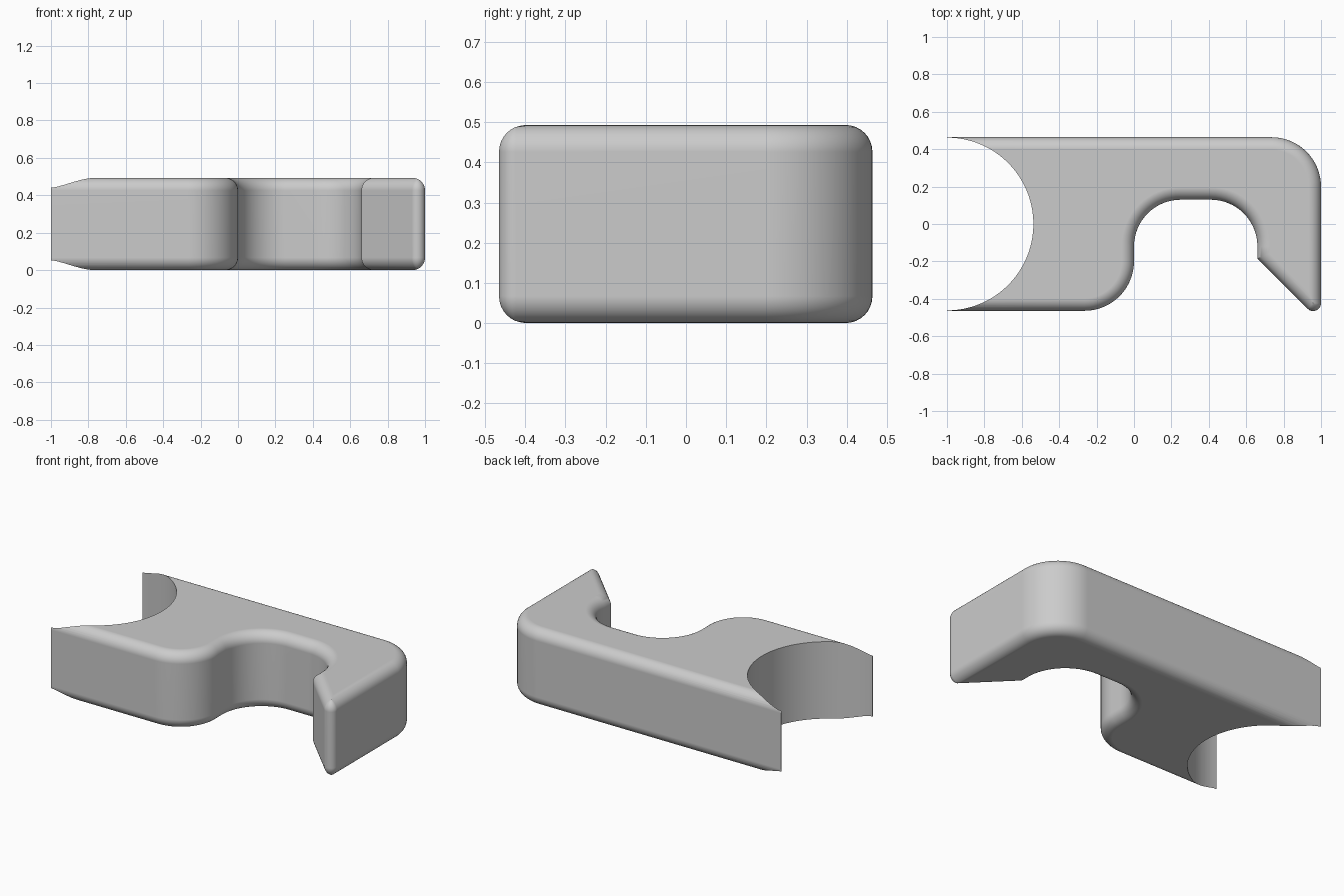
import bpy
import bmesh
from math import sin, cos, pi, radians

HALF = 0.464      # half depth
HEIGHT = 0.493
FILLET = 0.067
STEPS = 8         # fillet segments

if "Cube" in bpy.data.objects:
    bpy.data.objects.remove(bpy.data.objects["Cube"])


def arc(cx, cy, r, start, end, n):
    """Points on a circle from start to end, in degrees."""
    angles = [radians(start + (end - start) * i / n) for i in range(n + 1)]
    return [(cx + r * cos(a), cy + r * sin(a)) for a in angles]


def outline(d):
    """Hook outline, moved inward by d, clockwise from the back left."""
    pts = [(-1.4, HALF - d)]
    pts += arc(0.735, HALF - 0.265, 0.265 - d, 90, 0, 16)        # back corner
    tip = 0.042
    if d < tip:                                                 # rounded tip
        pts += arc(1 - tip, 2.414 * tip - 0.525, tip - d, 0, -135, 8)
    else:                                                       # mitred tip
        pts += [(1 - d, 2.414 * d - 0.525)] * 9
    pts.append((0.66 + d, 0.414 * d - 0.185))                   # inner lip
    pts += arc(0.41, -0.12, 0.25 + d, 0, 90, 16)                 # throat
    pts += arc(0.25, -0.12, 0.25 + d, 90, 180, 16)
    pts += arc(-0.265, 0.265 - HALF, 0.265 - d, 0, -90, 16)      # front corner
    pts.append((-1.4, d - HALF))
    return pts


def loft(name, layers):
    """Solid through a stack of (outline, height) layers with flat caps."""
    bm = bmesh.new()
    rings = [[bm.verts.new((x, y, z)) for x, y in pts] for pts, z in layers]
    for low, high in zip(rings, rings[1:]):
        for i in range(len(low)):
            bm.faces.new((low[i - 1], low[i], high[i], high[i - 1]))
    bm.faces.new(rings[0])
    bm.faces.new(rings[-1])
    bmesh.ops.remove_doubles(bm, verts=bm.verts, dist=0.00001)
    bmesh.ops.recalc_face_normals(bm, faces=bm.faces)
    mesh = bpy.data.meshes.new(name)
    bm.to_mesh(mesh)
    bm.free()
    obj = bpy.data.objects.new(name, mesh)
    bpy.context.collection.objects.link(obj)
    return obj


# Hook body with rounded upper and lower rims
rim = []
for i in range(STEPS + 1):
    a = pi / 2 * (1 - i / STEPS)
    rim.append((FILLET * (1 - cos(a)), FILLET * (1 - sin(a))))
layers = [(outline(d), z) for d, z in rim]
layers += [(outline(d), HEIGHT - z) for d, z in reversed(rim)]
body = loft("hook_body", layers)

# Round notch with sharp edges at the left end
notch = arc(-1, 0, HALF - 0.002, -90, 90, 64)
notch += [(-1, 0.7), (-1.6, 0.7), (-1.6, -0.7), (-1, -0.7)]
cutter = loft("notch_cutter", [(notch, -0.2), (notch, HEIGHT + 0.2)])
cutter.hide_render = True
cut = body.modifiers.new("notch", "BOOLEAN")
cut.operation = "DIFFERENCE"
cut.solver = "EXACT"
cut.object = cutter

bpy.ops.object.select_all(action="DESELECT")
body.select_set(True)
bpy.context.view_layer.objects.active = body
bpy.ops.object.modifier_apply(modifier=cut.name)
bpy.data.objects.remove(cutter)

# Plain grey finish
grey = bpy.data.materials.new("light_grey")
grey.use_nodes = True
colour = (0.6, 0.6, 0.6, 1)
grey.diffuse_color = colour
grey.node_tree.nodes["Principled BSDF"].inputs["Base Color"].default_value = colour
body.data.materials.clear()
body.data.materials.append(grey)

bpy.ops.object.shade_smooth_by_angle(angle=radians(30))
weighted = body.modifiers.new("weighted_normals", "WEIGHTED_NORMAL")
weighted.keep_sharp = True
